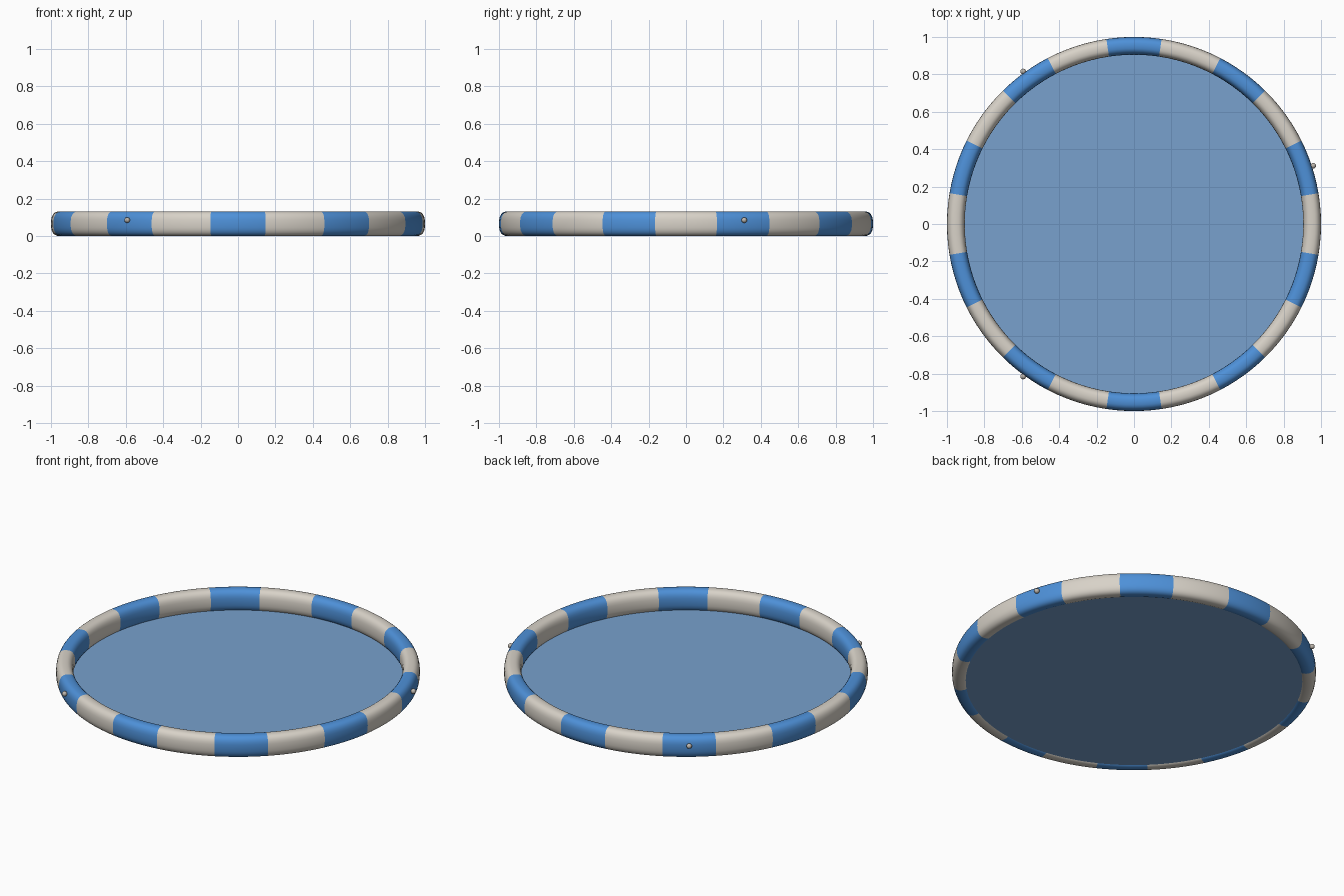
import bpy, bmesh, math
from mathutils import Vector, Matrix

if "Cube" in bpy.data.objects:
    bpy.data.objects.remove(bpy.data.objects["Cube"])


def srgb(r, g, b):
    lin = lambda c: c / 12.92 if c <= 0.04045 else ((c + 0.055) / 1.055) ** 2.4
    return [lin(v / 255) for v in (r, g, b)] + [1.0]


def material(name, rgb):
    m = bpy.data.materials.new(name)
    m.diffuse_color = srgb(*rgb)
    m.use_nodes = True
    m.node_tree.nodes["Principled BSDF"].inputs["Base Color"].default_value = m.diffuse_color
    return m


BLUE = material("bright blue", (78, 145, 217))
CREAM = material("warm white", (216, 210, 200))
FLOOR = material("soft blue", (120, 161, 205))
GREY = material("valve grey", (190, 183, 174))


def finish(name, bm, mats, smooth=True):
    me = bpy.data.meshes.new(name)
    bm.normal_update()
    bm.to_mesh(me)
    bm.free()
    for m in mats:
        me.materials.append(m)
    for p in me.polygons:
        p.use_smooth = smooth
    ob = bpy.data.objects.new(name, me)
    bpy.context.collection.objects.link(ob)
    return ob


# Inflated ring: rounded-box section swept round, in alternating colour bands
MID_R, HALF_W, HALF_H, POWER, SIDES, STEPS = 0.9525, 0.0475, 0.0655, 2.6, 28, 6


def section(i):
    a = math.tau * i / SIDES
    c, s = math.cos(a), math.sin(a)
    return (MID_R + HALF_W * math.copysign(abs(c) ** (2 / POWER), c),
            HALF_H + HALF_H * math.copysign(abs(s) ** (2 / POWER), s))


angles, bands = [], []
for k in range(10):
    centre = 90 + 36 * k
    for start, width, band in ((-8.5, 17, 0), (8.5, 19, 1)):
        for j in range(STEPS):
            angles.append(math.radians(centre + start + width * j / STEPS))
            bands.append(band)

bm = bmesh.new()
loops = []
for a in angles:
    loops.append([bm.verts.new((r * math.cos(a), r * math.sin(a), z))
                  for r, z in map(section, range(SIDES))])
for n, band in enumerate(bands):
    here, there = loops[n], loops[(n + 1) % len(loops)]
    for i in range(SIDES):
        j = (i + 1) % SIDES
        f = bm.faces.new((here[i], there[i], there[j], here[j]))
        f.material_index = band
finish("inflated_ring", bm, [BLUE, CREAM])

# Thin floor sheet inside the ring
bm = bmesh.new()
bmesh.ops.create_cone(bm, cap_ends=True, segments=96, radius1=0.927,
                      radius2=0.927, depth=0.004,
                      matrix=Matrix.Translation((0, 0, 0.009)))
finish("floor_sheet", bm, [FLOOR], smooth=False)

# Three small air valves on the outside: short stem with a round cap
for n, deg in enumerate((18, 126, 234)):
    a = math.radians(deg)
    out = Vector((math.cos(a), math.sin(a), 0))
    up = Vector((0, 0, 0.085))
    turn = out.to_track_quat('Z', 'Y').to_matrix().to_4x4()
    bm = bmesh.new()
    bmesh.ops.create_uvsphere(bm, u_segments=16, v_segments=10, radius=0.015,
                              matrix=Matrix.Translation(out * 1.008 + up) @ turn)
    bmesh.ops.create_cone(bm, cap_ends=True, segments=12, radius1=0.009,
                          radius2=0.009, depth=0.03,
                          matrix=Matrix.Translation(out * 0.99 + up) @ turn)
    finish(f"air_valve_{n + 1}", bm, [GREY])
